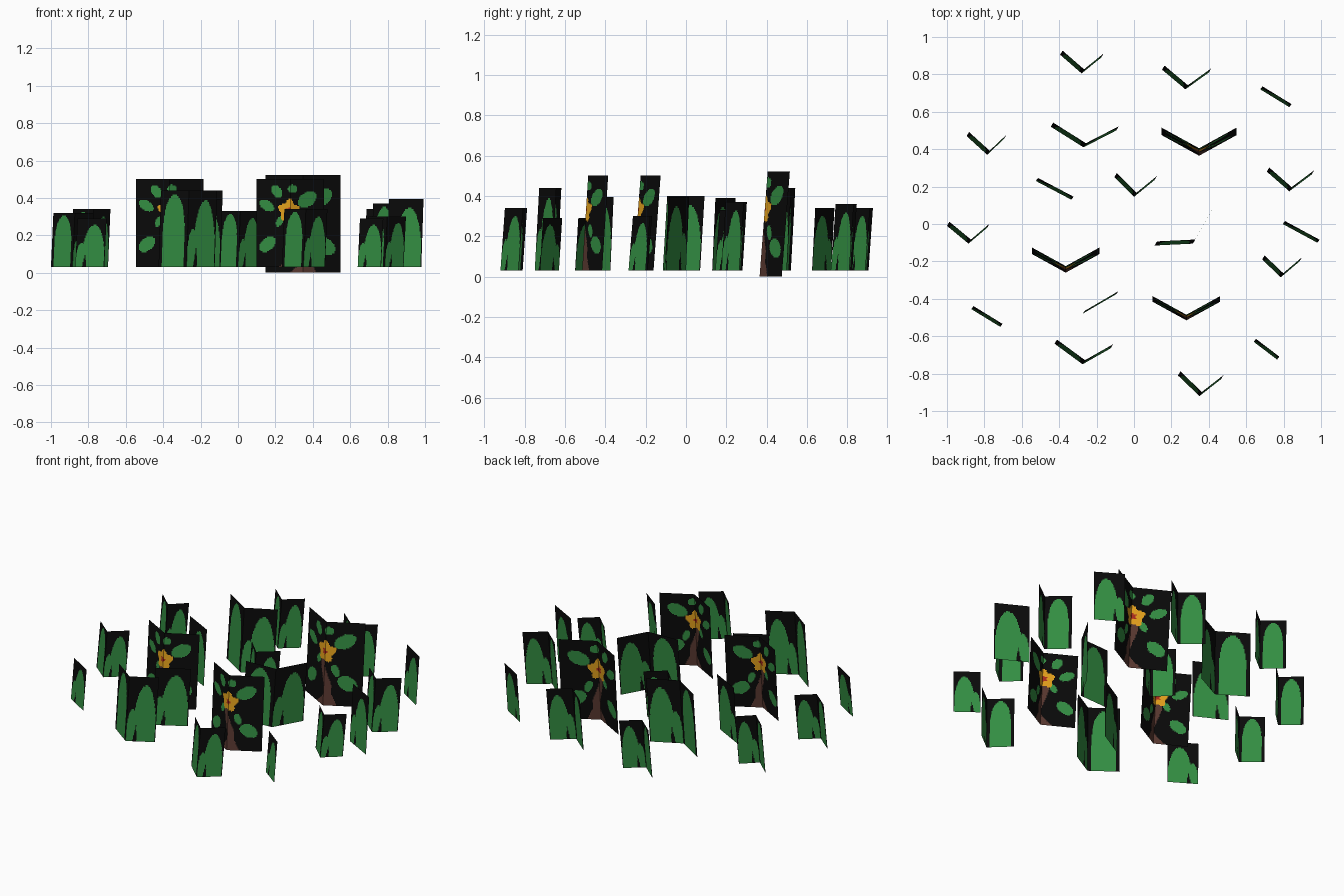
import bpy, bmesh, math

# ---------- colours ----------
def mat(name, rgb):
    m = bpy.data.materials.new(name)
    m.diffuse_color = (*rgb, 1)
    return m

MATS = [mat("black backing", (0.003, 0.003, 0.003)),
        mat("leaf green", (0.033, 0.27, 0.055)),
        mat("stem brown", (0.1, 0.04, 0.03)),
        mat("petal orange", (0.78, 0.36, 0.012)),
        mat("flower red", (0.42, 0.025, 0.012))]
BLACK, GREEN, BROWN, ORANGE, RED = range(5)

# ---------- painted pictures: s runs across, t runs up, both 0..1 ----------
def arch(s, t, centre, half, top, bend):
    if t > top:
        return False
    k = max(0.0, (t - bend) / (top - bend))
    return abs(s - centre) < half * math.sqrt(max(0, 1 - k * k))

def tall_leaf(s, t):
    return GREEN if arch(s, t, 0.5, 0.38, 0.95, 0.5) else BLACK

def twin_leaf(s, t):
    if t < 0.28 and abs(s - 0.3 - 0.1 * t) < 0.07 * (1 - t / 0.28):
        return BLACK
    if arch(s, t, 0.6, 0.38, 0.87, 0.2) or arch(s, t, 0.18, 0.19, 0.5, 0.05):
        return GREEN
    return BLACK

# leaf: centre s, centre t, long radius, short radius, tilt in degrees
LEAVES = [(0.30, 0.86, 0.10, 0.07, 120), (0.15, 0.70, 0.12, 0.07, 150),
          (0.16, 0.26, 0.14, 0.09, 40), (0.75, 0.77, 0.15, 0.10, 30),
          (0.80, 0.27, 0.14, 0.10, -35), (0.34, 0.52, 0.08, 0.05, 60),
          (0.64, 0.42, 0.09, 0.05, 110), (0.53, 0.89, 0.07, 0.06, 0)]

def flower_plant(s, t):
    x, z = s - 0.48, (t - 0.64) * 1.25
    r, a = math.hypot(x, z), math.atan2(z, x)
    if r < 0.045 + 0.012 * math.cos(5 * a):
        return RED
    if r < 0.145 + 0.025 * math.cos(5 * a - 1.2):
        return ORANGE
    for cs, ct, ra, rb, deg in LEAVES:
        c, q = math.cos(math.radians(deg)), math.sin(math.radians(deg))
        dx, dz = s - cs, (t - ct) * 1.25
        if ((dx * c + dz * q) / ra) ** 2 + ((dz * c - dx * q) / rb) ** 2 < 1:
            return GREEN
    if t < 0.58:
        mid = 0.5 + 0.05 * math.sin(t * 9)
        if abs(s - mid) < 0.05 + 0.12 * max(0, 0.14 - t) / 0.14:
            return BROWN
    return BLACK

# ---------- leaning, optionally folded card ----------
def card(name, path, z0, z1, lean, picture, nx, nz):
    """path: ground points of equal-length spans; picture covers the whole path."""
    spans = len(path) - 1
    bm = bmesh.new()
    rows = []
    for j in range(nz + 1):
        t = j / nz
        row = []
        for i in range(nx + 1):
            f = i / nx * spans
            k = min(int(f), spans - 1)
            f -= k
            (ax, ay), (bx, by) = path[k], path[k + 1]
            row.append(bm.verts.new((ax + (bx - ax) * f + lean[0] * t,
                                     ay + (by - ay) * f + lean[1] * t,
                                     z0 + (z1 - z0) * t)))
        rows.append(row)
    for j in range(nz):
        for i in range(nx):
            f = bm.faces.new((rows[j][i], rows[j][i + 1],
                              rows[j + 1][i + 1], rows[j + 1][i]))
            f.material_index = picture((i + 0.5) / nx, (j + 0.5) / nz)
    me = bpy.data.meshes.new(name)
    bm.to_mesh(me)
    bm.free()
    for m in MATS:
        me.materials.append(m)
    ob = bpy.data.objects.new(name, me)
    bpy.context.collection.objects.link(ob)
    return ob

def leaf_pair(s, t):
    return tall_leaf(s * 2, t) if s < 0.5 else twin_leaf(s * 2 - 1, t)

# flowering plants: fold x, fold y, half width, bottom, top, lean
for x, y, w, z0, z1, ly in [(0.348, 0.365, 0.2, 0.0, 0.522, 0.04),
                            (0.28, -0.515, 0.18, 0.03, 0.5, 0.03),
                            (-0.365, -0.26, 0.18, 0.03, 0.5, 0.035)]:
    card("flowering_plant", [(x - w, y + w * 0.55), (x, y), (x + w, y + w * 0.55)],
         z0, z1, (0, ly), flower_plant, 72, 72)

# folded leaf clumps: fold x, fold y, left arm, right arm, top
CLUMPS = [(-0.885, -0.105, (0.115, 0.095), (0.1, 0.085), 0.32),
          (-0.785, 0.37, (0.11, 0.1), (0.09, 0.085), 0.34),
          (-0.28, 0.805, (0.115, 0.1), (0.105, 0.085), 0.34),
          (0.275, 0.72, (0.125, 0.105), (0.125, 0.09), 0.36),
          (-0.27, 0.41, (0.175, 0.11), (0.175, 0.09), 0.44),
          (0.0, 0.145, (0.105, 0.105), (0.11, 0.09), 0.33),
          (0.83, 0.175, (0.12, 0.105), (0.12, 0.09), 0.37),
          (0.785, -0.285, (0.1, 0.095), (0.1, 0.085), 0.30),
          (0.35, -0.92, (0.115, 0.11), (0.115, 0.09), 0.34),
          (-0.275, -0.75, (0.15, 0.11), (0.15, 0.085), 0.44),
          (0.315, -0.105, (0.205, -0.01), (0.1, 0.175), 0.40)]
for x, y, (lx, ly), (rx, ry), top in CLUMPS:
    card("leaf_clump", [(x - lx, y + ly), (x, y), (x + rx, y + ry)],
         0.03, top, (0.013, 0.022), leaf_pair, 72, 40)

# single leaf cards: left end, right end, top
SINGLES = [((-0.87, -0.455), (-0.715, -0.55), 0.29),
           ((0.64, -0.63), (0.765, -0.725), 0.29),
           ((0.675, 0.72), (0.83, 0.625), 0.34),
           ((0.795, 0.0), (0.98, -0.1), 0.395),
           ((-0.525, 0.23), (-0.335, 0.13), 0.39),
           ((-0.275, -0.48), (-0.095, -0.375), 0.395)]
for a, b, top in SINGLES:
    card("single_leaf_card", [a, b], 0.03, top, (0.012, 0.016), twin_leaf, 36, 40)
